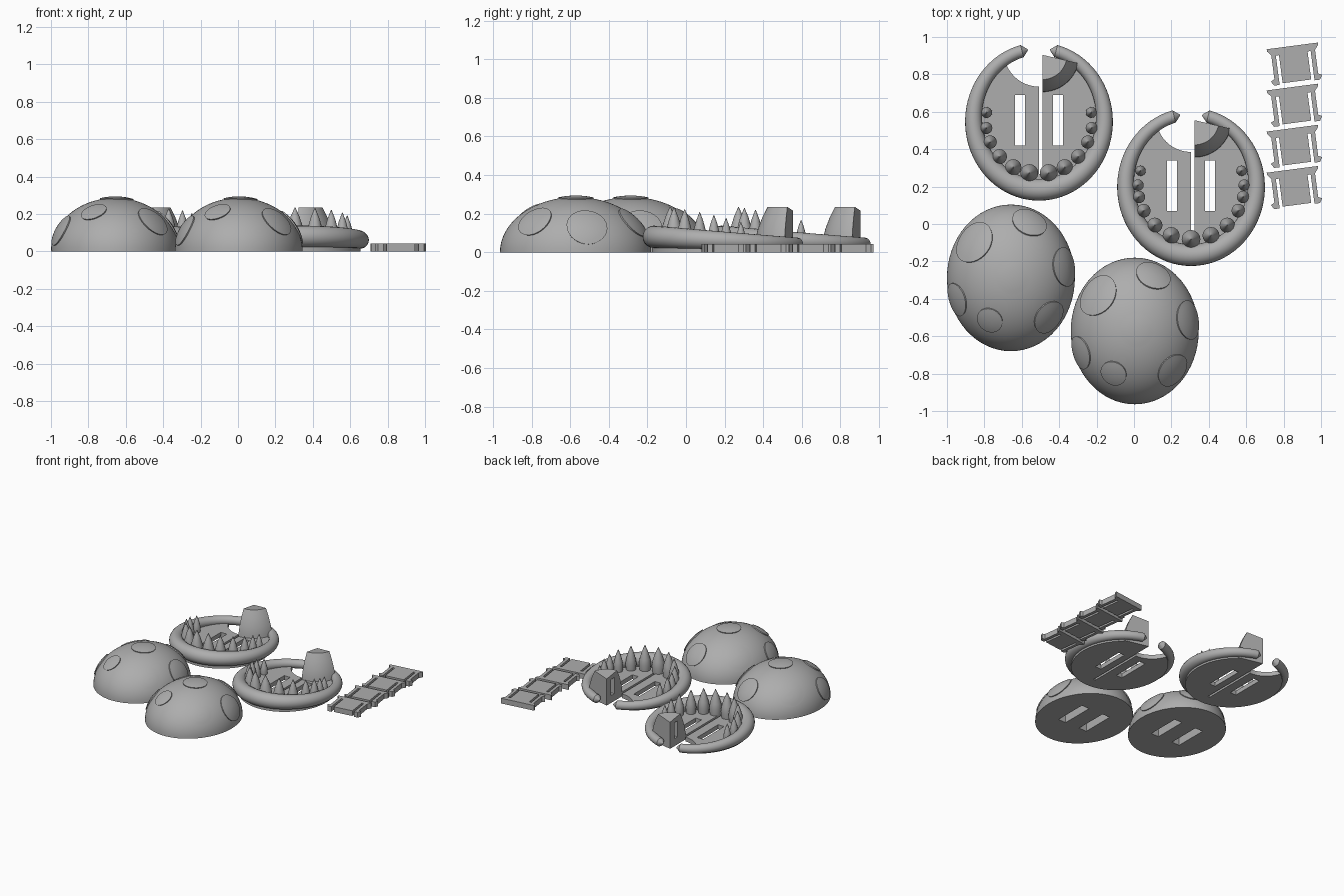
import bpy, bmesh, math
from mathutils import Vector, Matrix

if "Cube" in bpy.data.objects:
    bpy.data.objects.remove(bpy.data.objects["Cube"])

grey = bpy.data.materials.new("plain_grey")
grey.diffuse_color = (0.42, 0.42, 0.42, 1)
grey.use_nodes = True
grey.node_tree.nodes["Principled BSDF"].inputs["Base Color"].default_value = grey.diffuse_color


def finish(name, bm, loc=(0, 0, 0), smooth=True, angle=35):
    bmesh.ops.recalc_face_normals(bm, faces=bm.faces)
    me = bpy.data.meshes.new(name)
    bm.to_mesh(me)
    bm.free()
    me.materials.append(grey)
    ob = bpy.data.objects.new(name, me)
    bpy.context.collection.objects.link(ob)
    ob.location = loc
    if smooth:
        shade(ob, angle)
    return ob


def shade(ob, angle=35):
    bpy.ops.object.select_all(action='DESELECT')
    ob.select_set(True)
    bpy.context.view_layer.objects.active = ob
    bpy.ops.object.shade_smooth_by_angle(angle=math.radians(angle))


def loft(bm, rings):
    """Skin a series of equal-length closed rings and cap both ends."""
    vs = [[bm.verts.new(p) for p in r] for r in rings]
    n = len(vs[0])
    for a, b in zip(vs, vs[1:]):
        for i in range(n):
            bm.faces.new((a[i], a[(i + 1) % n], b[(i + 1) % n], b[i]))
    bm.faces.new(vs[0][::-1])
    bm.faces.new(vs[-1])


def circle(cx, cy, rx, ry, z, n):
    return [Vector((cx + rx * math.cos(2 * math.pi * i / n),
                    cy + ry * math.sin(2 * math.pi * i / n), z)) for i in range(n)]


def cut(ob, rings):
    """Subtract a lofted solid, given in the part's own coordinates."""
    bm = bmesh.new()
    loft(bm, rings)
    cutter = finish("cutter", bm, ob.location, False)
    cutter.hide_render = True
    mod = ob.modifiers.new("cut", 'BOOLEAN')
    mod.object, mod.operation, mod.solver = cutter, 'DIFFERENCE', 'EXACT'
    bpy.context.view_layer.objects.active = ob
    bpy.ops.object.modifier_apply(modifier=mod.name)
    bpy.data.objects.remove(cutter)


def box(x0, x1, y0, y1, z0, z1):
    return [[Vector(p + (z,)) for p in ((x0, y0), (x1, y0), (x1, y1), (x0, y1))]
            for z in (z0, z1)]


# ---- spotted domes -------------------------------------------------------
RX, RY, RZ = 0.342, 0.392, 0.286
SPOTS = [(0.01, 0.002, 0.092), (-0.205, 0.197, 0.122), (0.102, 0.304, 0.098),
         (0.297, 0.06, 0.108), (0.208, -0.215, 0.097), (-0.114, -0.228, 0.072),
         (-0.296, -0.118, 0.092)]


def on_dome(p, scale):
    k = math.sqrt((p.x / RX) ** 2 + (p.y / RY) ** 2 + (p.z / RZ) ** 2)
    return p * (scale / k)


def make_dome(tag, loc):
    bm = bmesh.new()
    rings = []
    for j in range(21):
        a = math.radians(89.0 * j / 20)
        rings.append(circle(0, 0, RX * math.cos(a), RY * math.cos(a), RZ * math.sin(a), 64))
    loft(bm, rings)
    dome = finish("dome_" + tag, bm, loc)
    for s in (-1, 1):       # connector sockets underneath
        cut(dome, box(s * 0.1 - 0.035, s * 0.1 + 0.035, -0.135, 0.135, -0.05, 0.08))
    shade(dome)
    # raised round spots hugging the dome
    bm = bmesh.new()
    for x, y, r in SPOTS:
        c = Vector((x, y, RZ * math.sqrt(1 - (x / RX) ** 2 - (y / RY) ** 2)))
        nrm = Vector((c.x / RX ** 2, c.y / RY ** 2, c.z / RZ ** 2)).normalized()
        u = nrm.orthogonal().normalized()
        w = nrm.cross(u)
        rings = []
        for f, sc in ((1, 0.98), (1, 1.022), (0.75, 1.025), (0.5, 1.027), (0.25, 1.028), (0.02, 1.028)):
            ring = []
            for i in range(32):
                t = 2 * math.pi * i / 32
                p = on_dome(c + (u * math.cos(t) + w * math.sin(t)) * r * f, sc)
                p.z = max(p.z, 0.0)
                ring.append(p)
            rings.append(ring)
        loft(bm, rings)
    finish("dome_spots_" + tag, bm, loc)


make_dome("left", (-0.658, -0.288, 0))
make_dome("right", (0.004, -0.572, 0))


# ---- toothed mouths ------------------------------------------------------
def make_mouth(tag, loc, angles):
    # floor plate with throat opening, two slots and a centre slit
    bm = bmesh.new()
    loft(bm, [circle(0, 0, 0.35, 0.375, z, 64) for z in (0, 0.035)])
    plate = finish("mouth_plate_" + tag, bm, loc)
    cut(plate, [circle(0, 0.375, 0.188, 0.188, z, 48) for z in (-0.1, 0.1)])
    for s in (-1, 1):
        cut(plate, box(s * 0.101 - 0.027, s * 0.101 + 0.027, -0.128, 0.142, -0.1, 0.1))
    cut(plate, box(0.0, 0.018, -0.28, 0.3, -0.1, 0.1))
    shade(plate)

    # lip: open ring, thick at the front and thin at the pointed back ends
    bm = bmesh.new()
    rings = []
    steps = [(9.5, 0.1), (14.5, 1)] + [(15 + 330 * i / 72, 1) for i in range(1, 72)] \
        + [(345.5, 1), (350.5, 0.1)]
    for deg, f in steps:
        t = math.radians(deg)
        k = (1 - math.cos(t)) / 2
        r = 0.033 + 0.025 * k
        cz = 0.042 + 0.038 * k
        c = Vector(((0.395 - r) * math.sin(t), (0.4225 - r) * math.cos(t), cz))
        out = Vector((math.sin(t), math.cos(t), 0))
        rings.append([c + (out * math.cos(q) + Vector((0, 0, 1)) * math.sin(q)) * r * f
                      for q in (2 * math.pi * i / 20 for i in range(20))])
    loft(bm, rings)
    finish("lip_" + tag, bm, loc)

    # row of bulging pointed teeth
    bm = bmesh.new()
    for deg in angles:
        t = math.radians(deg)
        k = abs(deg) / 105
        r, h = 0.05 - 0.022 * k, 0.235 - 0.075 * k ** 2
        x, y = 0.284 * math.sin(t), -0.28 * math.cos(t)
        loft(bm, [circle(x, y, r * f, r * f, 0.02 + (h - 0.02) * g, 16)
                  for f, g in ((0.85, 0), (1, 0.3), (0.85, 0.5), (0.5, 0.76), (0.04, 1))])
    finish("teeth_" + tag, bm, loc)

    # quarter-round tapered post beside the throat, notched on its flat side
    bm = bmesh.new()
    cx, cy = 0.018, 0.357
    rings = []
    for z, r in ((0, 0.2), (0.06, 0.197), (0.12, 0.183), (0.18, 0.16), (0.235, 0.132)):
        ring = [Vector((cx, cy, z - (0.02 if z > 0.2 else 0)))]
        for i in range(17):
            a = math.radians(-90 + 77 * i / 16)
            ring.append(Vector((cx + r * math.cos(a), cy + r * math.sin(a), z)))
        rings.append(ring)
    loft(bm, rings)
    post = finish("throat_post_" + tag, bm, loc)
    cut(post, box(-0.05, 0.07, 0.26, 0.3, 0.06, 0.19))
    shade(post)


def both(half):
    return [s * a for a in half for s in (-1, 1)]


make_mouth("left", (-0.508, 0.5475, 0), both([10.5, 29, 48, 67, 83, 100]))
make_mouth("right", (0.305, 0.198, 0), [0] + both([22, 43, 63, 79, 92, 108]))

# ---- row of snap-fit clips -----------------------------------------------
HALF = [(0.138, 0.098), (0.138, 0.086), (0.118, 0.062), (0.118, -0.066), (0.138, -0.076),
        (0.124, -0.1), (0.094, -0.1), (0.094, 0.058), (0.077, 0.058), (0.077, -0.093)]
outline = HALF + [(-x, y) for x, y in reversed(HALF)]
turn = Matrix.Rotation(math.radians(7.5), 3, 'Z')
for i in range(4):
    bm = bmesh.new()
    loft(bm, [[turn @ Vector((x, y, z)) for x, y in outline] for z in (0, 0.042)])
    finish(f"clip_{i + 1}", bm, (0.859, 0.855 - 0.22 * i, 0), False)
